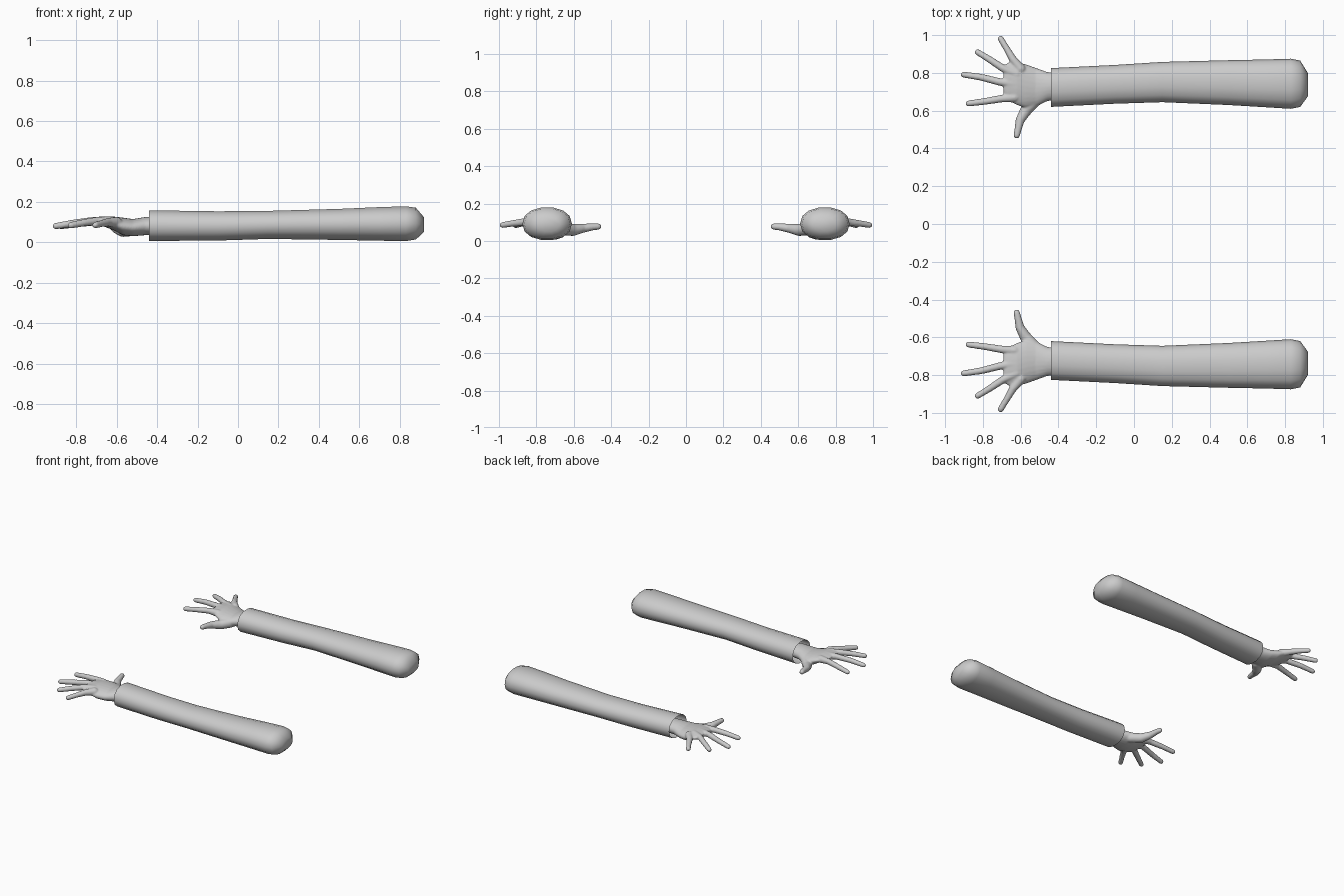
import bpy, bmesh, math
from mathutils import Vector, Matrix

if "Cube" in bpy.data.objects:
    bpy.data.objects.remove(bpy.data.objects["Cube"])

grey = bpy.data.materials.new("plain_grey")
grey.diffuse_color = (0.6, 0.6, 0.6, 1)
grey.use_nodes = True
grey.node_tree.nodes["Principled BSDF"].inputs["Base Color"].default_value = grey.diffuse_color


def finish(bm, name):
    """Turn a bmesh into a smooth grey object."""
    bmesh.ops.recalc_face_normals(bm, faces=bm.faces)
    for f in bm.faces:
        f.smooth = True
    me = bpy.data.meshes.new(name)
    bm.to_mesh(me)
    bm.free()
    me.materials.append(grey)
    ob = bpy.data.objects.new(name, me)
    bpy.context.collection.objects.link(ob)
    return ob


def mirror(ob):
    m = ob.modifiers.new("other_arm", 'MIRROR')
    m.use_axis = (False, True, False)
    m.use_clip = False
    m.use_mirror_merge = False


def loft(bm, sections, sides, power, cap_start):
    """Skin rounded sections given as (x, y_low, y_high, z_low, z_high)."""
    rings = []
    for x, y0, y1, z0, z1 in sections:
        ring = []
        for i in range(sides):
            a = 2 * math.pi * i / sides
            c, s = math.cos(a), math.sin(a)
            p = 2 / power
            y = (y0 + y1) / 2 + (y1 - y0) / 2 * math.copysign(abs(c) ** p, c)
            z = (z0 + z1) / 2 + (z1 - z0) / 2 * math.copysign(abs(s) ** p, s)
            ring.append(bm.verts.new((x, y, z)))
        rings.append(ring)
    for a, b in zip(rings, rings[1:]):
        for i in range(sides):
            j = (i + 1) % sides
            bm.faces.new((a[i], a[j], b[j], b[i]))
    if cap_start:
        bm.faces.new(rings[0])
    bm.faces.new(rings[-1])


def limb(bm, points):
    """Chain of tapered segments with round joints: (x, y, z, radius)."""
    for p in points:
        bmesh.ops.create_icosphere(bm, subdivisions=2, radius=p[3],
                                   matrix=Matrix.Translation(p[:3]))
    for p, q in zip(points, points[1:]):
        a, b = Vector(p[:3]), Vector(q[:3])
        turn = (b - a).to_track_quat('Z', 'Y').to_matrix().to_4x4()
        bmesh.ops.create_cone(bm, cap_ends=True, segments=16, radius1=p[3],
                              radius2=q[3], depth=(b - a).length,
                              matrix=Matrix.Translation((a + b) / 2) @ turn)


# Sleeve: open at the cuff, blunt rounded end at the shoulder
bm = bmesh.new()
loft(bm, [(-0.44, .62, .825, .005, .16),
          (-0.10, .637, .842, .007, .155),
          (0.15, .645, .858, .015, .157),
          (0.50, .63, .867, .01, .167),
          (0.70, .618, .871, .006, .176),
          (0.83, .61, .875, .004, .18),
          (0.88, .62, .865, .012, .173),
          (0.92, .675, .80, .05, .125)], 14, 2.2, False)
mirror(finish(bm, "sleeve"))

# Hand: palm, thumb and fingers fused into one skin
bm = bmesh.new()
loft(bm, [(-0.40, .66, .80, .035, .128),
          (-0.46, .65, .805, .035, .125),
          (-0.52, .62, .827, .03, .115),
          (-0.57, .612, .845, .035, .122),
          (-0.62, .63, .86, .062, .128),
          (-0.67, .655, .855, .08, .125),
          (-0.69, .68, .835, .09, .118)], 24, 2, True)

limb(bm, [(-.52, .66, .066, .035), (-.57, .605, .058, .032), (-.603, .55, .068, .024),
          (-.614, .50, .075, .019), (-.621, .469, .077, .017)])    # thumb
limb(bm, [(-.63, .67, .10, .026), (-.70, .664, .103, .020),
          (-.79, .649, .093, .018), (-.877, .638, .08, .016)])     # index
limb(bm, [(-.63, .74, .102, .026), (-.71, .752, .107, .020),
          (-.81, .777, .095, .018), (-.902, .791, .08, .016)])     # middle
limb(bm, [(-.62, .79, .102, .026), (-.69, .822, .107, .020),
          (-.76, .868, .097, .018), (-.828, .91, .084, .016)])     # ring
limb(bm, [(-.60, .82, .098, .028), (-.64, .87, .10, .021),
          (-.675, .93, .093, .017), (-.706, .981, .085, .016)])    # little
hand = finish(bm, "hand")
r = hand.modifiers.new("fuse", 'REMESH')
r.mode = 'VOXEL'
r.voxel_size = 0.005
r.use_smooth_shade = True
s = hand.modifiers.new("soften", 'SMOOTH')
s.factor = 0.5
s.iterations = 6
mirror(hand)
